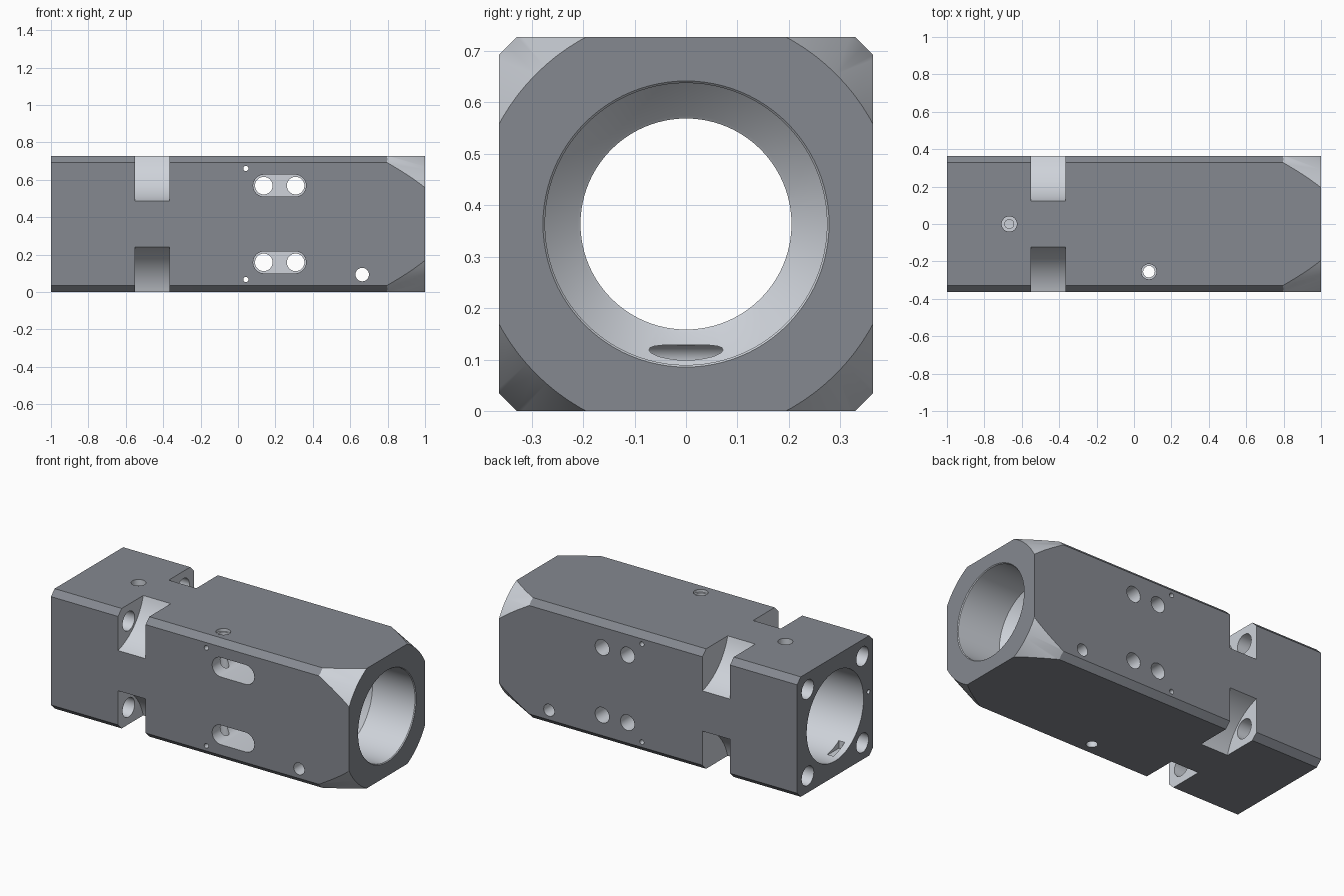
import bpy, bmesh, math

if "Cube" in bpy.data.objects:
    bpy.data.objects.remove(bpy.data.objects["Cube"])

H = 0.3635          # half width of the square body, also the bore axis height
TAU = 2 * math.pi


def finish(name, bm):
    bmesh.ops.recalc_face_normals(bm, faces=bm.faces)
    me = bpy.data.meshes.new(name)
    bm.to_mesh(me)
    bm.free()
    ob = bpy.data.objects.new(name, me)
    bpy.context.collection.objects.link(ob)
    return ob


def prism(name, profile, axis, a, b):
    """Extrude a 2D profile along an axis: x -> (y,z), y -> (x,z), z -> (x,y)."""
    place = {'x': lambda p, t: (t, p[0], p[1]),
             'y': lambda p, t: (p[0], t, p[1]),
             'z': lambda p, t: (p[0], p[1], t)}[axis]
    bm = bmesh.new()
    lo = [bm.verts.new(place(p, a)) for p in profile]
    hi = [bm.verts.new(place(p, b)) for p in profile]
    n = len(profile)
    bm.faces.new(lo)
    bm.faces.new(hi)
    for i in range(n):
        j = (i + 1) % n
        bm.faces.new((lo[i], lo[j], hi[j], hi[i]))
    return finish(name, bm)


def circle(u, v, r, n=32):
    return [(u + r * math.cos(TAU * i / n), v + r * math.sin(TAU * i / n)) for i in range(n)]


def stadium(u0, u1, v, r, n=16):
    right = [(u1 + r * math.sin(math.pi * i / n), v - r * math.cos(math.pi * i / n)) for i in range(n + 1)]
    left = [(u0 - r * math.sin(math.pi * i / n), v + r * math.cos(math.pi * i / n)) for i in range(n + 1)]
    return right + left


def lathe(name, profile, closed, n=96):
    """Revolve (x, r) points about the bore axis."""
    bm = bmesh.new()
    rings = [[bm.verts.new((x, r * math.cos(TAU * i / n), H + r * math.sin(TAU * i / n)))
              for i in range(n)] for x, r in profile]
    pairs = list(zip(rings, rings[1:]))
    if closed:
        pairs.append((rings[-1], rings[0]))
    else:
        bm.faces.new(rings[0])
        bm.faces.new(rings[-1])
    for p, q in pairs:
        for i in range(n):
            j = (i + 1) % n
            bm.faces.new((p[i], p[j], q[j], q[i]))
    return finish(name, bm)


def material(name, rgb):
    mat = bpy.data.materials.new(name)
    mat.diffuse_color = (*rgb, 1)
    mat.use_nodes = True
    mat.node_tree.nodes["Principled BSDF"].inputs["Base Color"].default_value = mat.diffuse_color
    return mat


# Square bar with chamfered long edges
c = H - 0.035
octagon = [(-c, 0), (c, 0), (H, H - c), (H, H + c), (c, 2 * H), (-c, 2 * H), (-H, H + c), (-H, H - c)]
body = prism("housing_body", octagon, 'x', -1, 1)

cutters = []
# Stepped main bore with a conical shoulder behind the nose
cutters.append(lathe("bore_cutter", [(-1.05, 0.272), (-0.25, 0.272), (-0.25, 0.205), (0.635, 0.205),
                                     (0.64, 0.211), (0.71, 0.274), (0.995, 0.274), (1.0, 0.278),
                                     (1.05, 0.278)], False))
# Conical turning of the corners at the nose end
cutters.append(lathe("nose_cutter", [(0.75, 0.508), (1.05, 0.393), (1.05, 0.7), (0.75, 0.7)], True))

# Corner pockets with mounting bolt holes
for sy in (-1, 1):
    for sz in (-1, 1):
        cutters.append(prism("pocket_cutter", circle(sy * 0.4547, H + sz * 0.4547, 0.345, 96), 'x', -0.55, -0.365))
        cutters.append(prism("bolt_hole_cutter", circle(sy * 0.262, H + sz * 0.262, 0.058), 'x', -1.05, -0.5))

# Front slots, paired cross holes and small pin holes
for sz in (-1, 1):
    z = H + sz * 0.205
    cutters.append(prism("slot_cutter", stadium(0.14, 0.305, z, 0.059), 'y', -0.5, -0.148))
    for x in (0.138, 0.308):
        cutters.append(prism("cross_hole_cutter", circle(x, z, 0.047), 'y', -0.5, 0.5))
    cutters.append(prism("pin_hole_cutter", circle(0.042, H + sz * 0.297, 0.014, 16), 'y', -0.5, 0.5))

# Single cross holes: side to side and top to bottom
cutters.append(prism("side_hole_cutter", circle(0.664, 0.093, 0.036), 'y', -0.5, 0.5))
cutters.append(prism("vertical_hole_cutter", circle(0.08, -0.255, 0.031), 'z', -0.1, 0.9))
cutters.append(prism("vertical_counterbore_cutter", circle(0.08, -0.255, 0.041), 'z', 0.71, 0.9))

# Set screw hole on top, end pin hole and notch at the rear bore
cutters.append(prism("set_screw_seat_cutter", circle(-0.667, 0, 0.041), 'z', 0.69, 0.9))
cutters.append(prism("set_screw_hole_cutter", circle(-0.667, 0, 0.024), 'z', 0.5, 0.9))
cutters.append(prism("end_pin_cutter", circle(-0.32, 0.39, 0.013, 16), 'x', -1.05, -0.93))
cutters.append(prism("notch_cutter", [(-0.96, -0.15), (-0.92, -0.15), (-0.92, -0.04), (-0.96, -0.04)],
                     'z', 0.09, 0.2))

# Cut everything out of the body, then drop the cutters
for cut in cutters:
    cut.hide_render = True
    mod = body.modifiers.new(cut.name, 'BOOLEAN')
    mod.operation = 'DIFFERENCE'
    mod.solver = 'EXACT'
    mod.object = cut
deps = bpy.context.evaluated_depsgraph_get()
deps.update()
mesh = bpy.data.meshes.new_from_object(body.evaluated_get(deps))
body.modifiers.clear()
body.data = mesh
for cut in cutters:
    bpy.data.objects.remove(cut)

# Dark coated outside, bright machined cuts
mesh.materials.clear()
mesh.materials.append(material("dark_coating", (0.235, 0.25, 0.28)))
mesh.materials.append(material("machined_steel", (0.62, 0.65, 0.70)))
for f in mesh.polygons:
    x, y, z = f.center
    ay, az = abs(y), abs(z - H)
    gap = min(1 - abs(x), H - ay, H - az, H + c - ay - az)
    f.material_index = 0 if gap < 0.0015 else 1

# Smooth the round surfaces, keep machined edges crisp
bpy.ops.object.select_all(action='DESELECT')
body.select_set(True)
bpy.context.view_layer.objects.active = body
bpy.ops.object.shade_smooth_by_angle(angle=math.radians(25))
